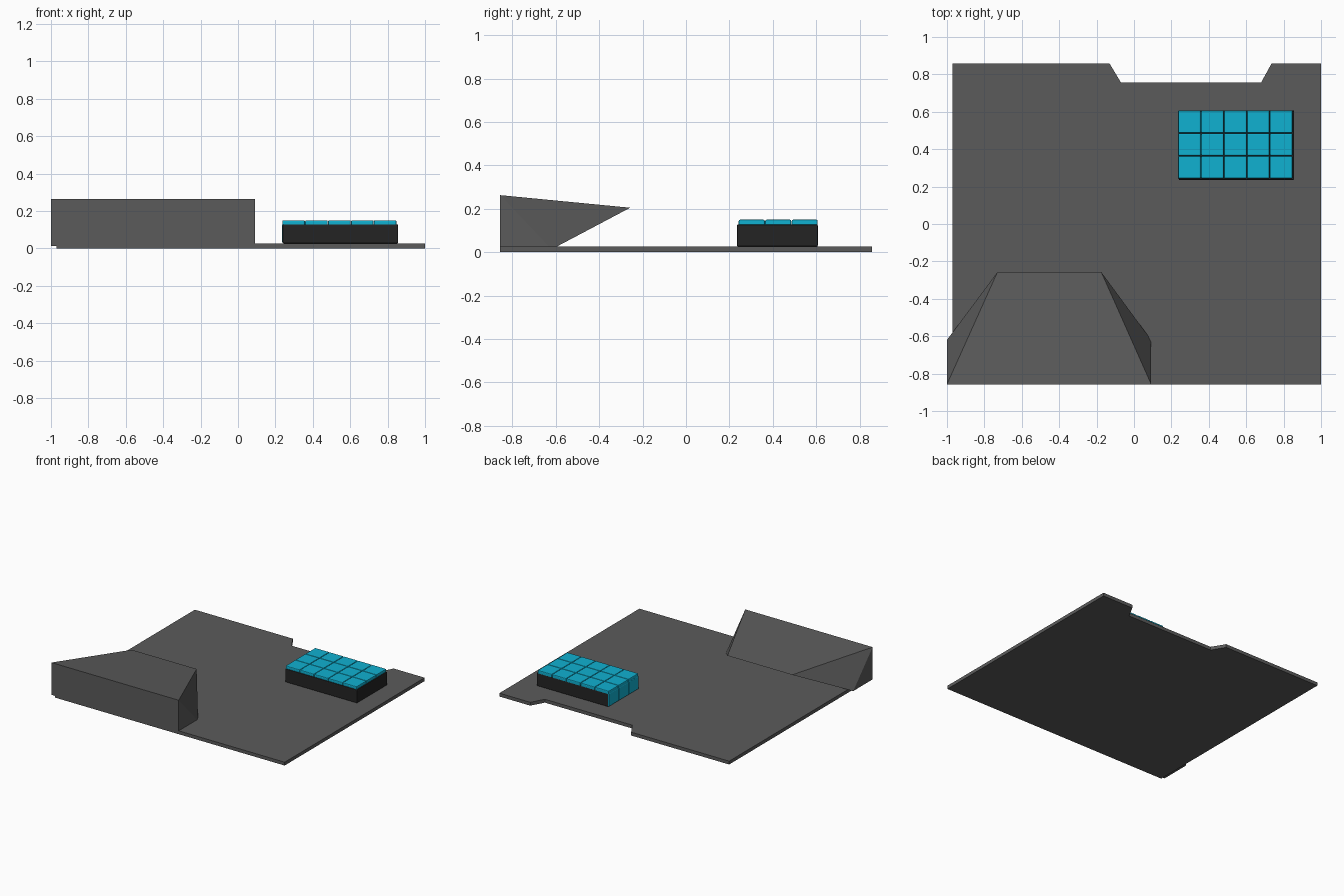
import bpy, bmesh

if "Cube" in bpy.data.objects:
    bpy.data.objects.remove(bpy.data.objects["Cube"])


def material(name, rgb):
    m = bpy.data.materials.new(name)
    m.diffuse_color = (*rgb, 1)
    m.use_nodes = True
    m.node_tree.nodes["Principled BSDF"].inputs["Base Color"].default_value = m.diffuse_color
    return m


GREY = material("dark grey", (0.105, 0.105, 0.105))
BLACK = material("black", (0.017, 0.017, 0.017))
CYAN = material("cyan", (0.005, 0.44, 0.64))


def make(name, bm, mat):
    bmesh.ops.recalc_face_normals(bm, faces=bm.faces)
    me = bpy.data.meshes.new(name)
    bm.to_mesh(me)
    bm.free()
    me.materials.append(mat)
    ob = bpy.data.objects.new(name, me)
    bpy.context.collection.objects.link(ob)
    return ob


def add_box(bm, lo, hi, bevel):
    # axis-aligned box between two corners, with small chamfers
    verts = bmesh.ops.create_cube(bm, size=1)["verts"]
    for v in verts:
        v.co = [(a + b) / 2 + c * (b - a) for a, b, c in zip(lo, hi, v.co)]
    edges = list({e for v in verts for e in v.link_edges})
    bmesh.ops.bevel(bm, geom=edges, offset=bevel, segments=2,
                    profile=0.5, affect='EDGES')


# Floor plate with the notched back edge
outline = [(-0.97, -0.857), (1, -0.857), (1, 0.857), (0.735, 0.857),
           (0.68, 0.757), (-0.07, 0.757), (-0.13, 0.857), (-0.97, 0.857)]
bm = bmesh.new()
base = bm.faces.new([bm.verts.new((x, y, 0)) for x, y in outline])
ext = bmesh.ops.extrude_face_region(bm, geom=[base])["geom"]
for v in ext:
    if isinstance(v, bmesh.types.BMVert):
        v.co.z = 0.026
make("floor_plate", bm, GREY)

# Overhanging wedge: rectangular foot, tapered and sloping top
bm = bmesh.new()
foot = [bm.verts.new((x, y, 0.013)) for x, y in
        [(-1, -0.857), (0.092, -0.857), (0.092, -0.62), (-1, -0.62)]]
top = [bm.verts.new(p) for p in
       [(-1, -0.857, 0.263), (0.092, -0.857, 0.263),
        (-0.175, -0.257, 0.205), (-0.73, -0.257, 0.205)]]
bm.faces.new(foot)
bm.faces.new(top)
bm.faces.new((foot[0], foot[1], top[1], top[0]))
bm.faces.new((foot[2], foot[3], top[3], top[2]))
for a, b in ((0, 3), (1, 2)):  # folded sides
    bm.faces.new((foot[a], foot[b], top[a]))
    bm.faces.new((foot[b], top[b], top[a]))
make("wedge", bm, GREY)

# Black block body
X0, X1, Y0, Y1 = 0.236, 0.848, 0.242, 0.608
bm = bmesh.new()
add_box(bm, (X0 + 0.003, 0.235, 0.026), (0.856, Y1, 0.128), 0.006)
make("block_body", bm, BLACK)

# Cyan tiles over the top, 5 by 3, and down the left end
dx, dy, gap = (X1 - X0) / 5, (Y1 - Y0) / 3, 0.001
bm = bmesh.new()
for j in range(3):
    y0, y1 = Y0 + j * dy + gap, Y0 + (j + 1) * dy - gap
    for i in range(5):
        add_box(bm, (X0 + i * dx + gap, y0, 0.12),
                (X0 + (i + 1) * dx - gap, y1, 0.15), 0.006)
make("top_tiles", bm, CYAN)
bm = bmesh.new()
for j in range(3):
    add_box(bm, (X0, Y0 + j * dy + gap, 0.03),
            (X0 + 0.012, Y0 + (j + 1) * dy - gap, 0.128), 0.003)
make("end_tiles", bm, CYAN)
